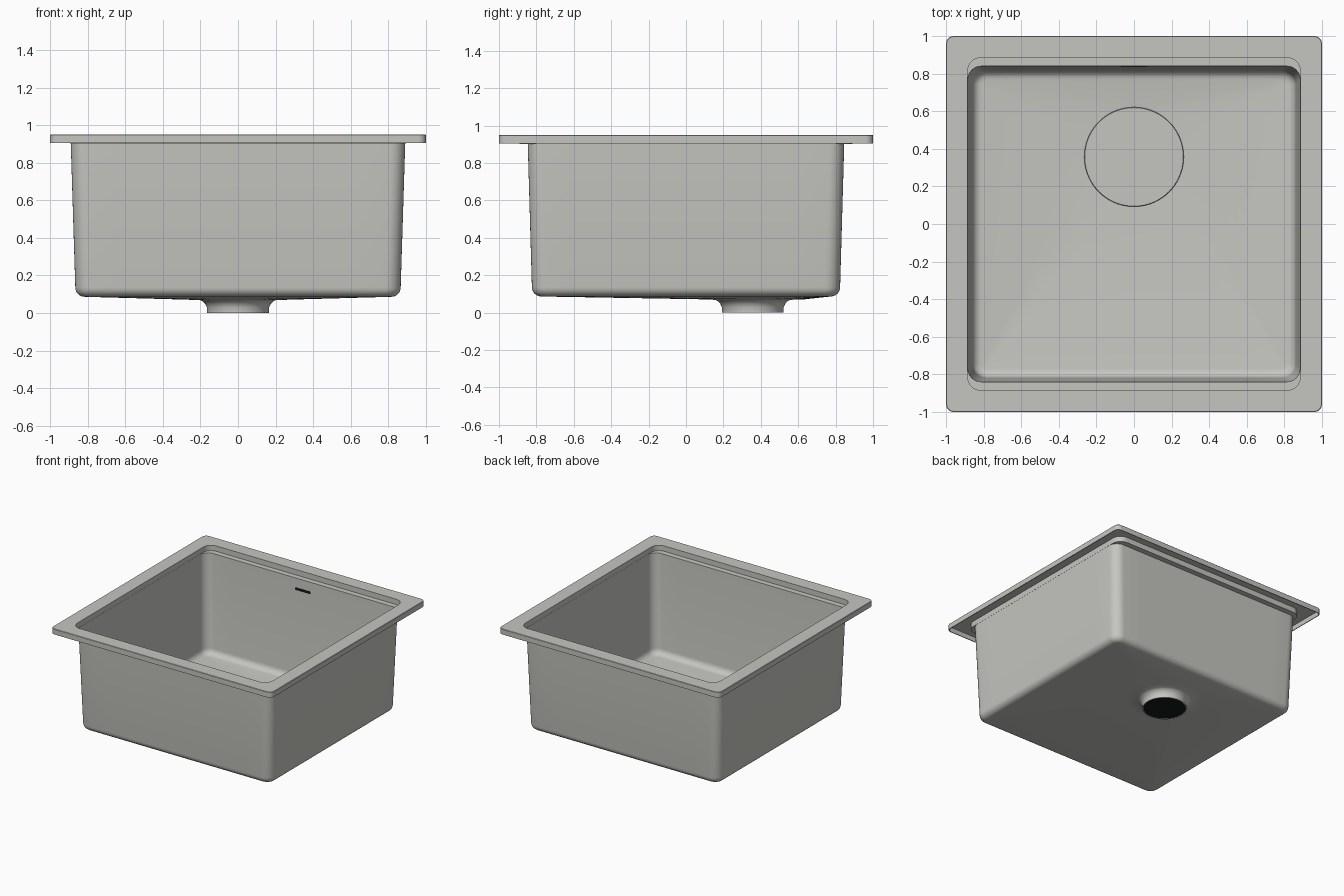
import bpy, bmesh, math

if "Cube" in bpy.data.objects:
    bpy.data.objects.remove(bpy.data.objects["Cube"])

DRAIN_Y = 0.357
ARC, SIDE = 8, 10            # steps per rounded corner, steps per straight side
COUNT = 4 * (ARC + SIDE)
T = 0.006                    # sheet thickness


def material(name, rgb):
    m = bpy.data.materials.new(name)
    m.diffuse_color = (*rgb, 1)
    m.use_nodes = True
    m.node_tree.nodes["Principled BSDF"].inputs["Base Color"].default_value = m.diffuse_color
    return m


steel = material("warm grey steel", (0.56, 0.56, 0.53))
black = material("dark opening", (0.008, 0.01, 0.011))


def rect(hx, hy, r, z):
    """Rounded rectangle ring, centred on the origin."""
    pts = []
    signs = [(1, 1), (-1, 1), (-1, -1), (1, -1)]
    for q, (sx, sy) in enumerate(signs):
        cx, cy = sx * (hx - r), sy * (hy - r)
        for i in range(ARC + 1):
            a = math.pi / 2 * (q + i / ARC)
            pts.append((cx + r * math.cos(a), cy + r * math.sin(a), z))
        nx, ny = signs[(q + 1) % 4]
        a = math.pi / 2 * (q + 1)
        end = (nx * (hx - r) + r * math.cos(a), ny * (hy - r) + r * math.sin(a))
        x0, y0, _ = pts[-1]
        for i in range(1, SIDE):
            f = i / SIDE
            pts.append((x0 + (end[0] - x0) * f, y0 + (end[1] - y0) * f, z))
    return pts


def circle(r, z):
    """Drain ring whose points line up with those of rect()."""
    off = math.pi / 4 - 2 * math.pi * (ARC / 2) / COUNT
    return [(r * math.cos(off + 2 * math.pi * i / COUNT),
             DRAIN_Y + r * math.sin(off + 2 * math.pi * i / COUNT), z)
            for i in range(COUNT)]


def finish(name, bm, mat):
    bmesh.ops.recalc_face_normals(bm, faces=bm.faces[:])
    me = bpy.data.meshes.new(name)
    bm.to_mesh(me)
    bm.free()
    me.materials.append(mat)
    ob = bpy.data.objects.new(name, me)
    bpy.context.collection.objects.link(ob)
    bpy.ops.object.select_all(action='DESELECT')
    ob.select_set(True)
    bpy.context.view_layer.objects.active = ob
    bpy.ops.object.shade_smooth_by_angle(angle=math.radians(30))
    return ob


def loft(name, rings, mat, closed=False):
    """Skin a list of rings; close it on itself or cap both ends."""
    bm = bmesh.new()
    vs = [[bm.verts.new(p) for p in ring] for ring in rings]
    n = len(vs[0])
    pairs = list(zip(vs, vs[1:])) + ([(vs[-1], vs[0])] if closed else [])
    for a, b in pairs:
        for i in range(n):
            j = (i + 1) % n
            bm.faces.new((a[i], a[j], b[j], b[i]))
    if not closed:
        bm.faces.new(vs[0])
        bm.faces.new(vs[-1])
    return finish(name, bm, mat)


def bowl(t):
    """Recess, ledge, bowl and drain rings; t offsets the sheet outward."""
    rings = [rect(0.885 + t, 0.885 + t, 0.07 + t, 0.906 - t),
             rect(0.884 + t, 0.84 + t, 0.07 + t, 0.906 - t)]
    # rounded foot of the walls
    r = 0.05
    for i in range(7):
        a = math.pi / 2 * i / 6
        inset = r * (1 - math.cos(a)) - t
        rings.append(rect(0.86 - inset, 0.818 - inset, 0.075 - inset,
                          0.092 + r * (1 - math.sin(a)) - t))
    # sloping floor and flared drain neck
    for rad, z in [(0.28, 0.077), (0.20, 0.074), (0.185, 0.068),
                   (0.171, 0.055), (0.162, 0.035)]:
        rings.append(circle(rad + (t * 0.6 if rad < 0.2 else 0), z - t))
    rings.append(circle(0.160 + t * 0.9, 0.0))
    return rings


# Whole pressed sheet: rim top, inside of the bowl, then back along the outside
inner, outer = bowl(0.0), bowl(T)
rings = [rect(1, 1, 0.04, 0.905), rect(1, 1, 0.04, 0.947),
         rect(0.997, 0.997, 0.037, 0.95), rect(0.885, 0.885, 0.07, 0.95)]
rings += inner + outer[::-1]
rings += [rect(0.885 + T, 0.885 + T, 0.07 + T, 0.95 - T),
          rect(1 - T, 1 - T, 0.04 - T, 0.95 - T),
          rect(1 - T, 1 - T, 0.04 - T, 0.905)]
loft("sink_basin", rings, steel, closed=True)

# Round cover plate over the drain
loft("drain_cover", [circle(0.265, 0.076), circle(0.265, 0.088),
                     circle(0.262, 0.091)], steel)

# Dark mouth of the drain
loft("drain_opening", [circle(0.161, 0.003), circle(0.161, 0.006)], black)

# Overflow slot on the back wall, a thin plate with rounded ends
slot = []
for y in (0.8355, 0.8395):
    ring = []
    for s in (1, -1):
        for i in range(9):
            a = -math.pi / 2 + math.pi * i / 8
            ring.append((s * (0.06 + 0.01 * math.cos(a)), y,
                         0.82 + s * 0.01 * math.sin(a)))
    slot.append(ring)
loft("overflow_slot", slot, black)
